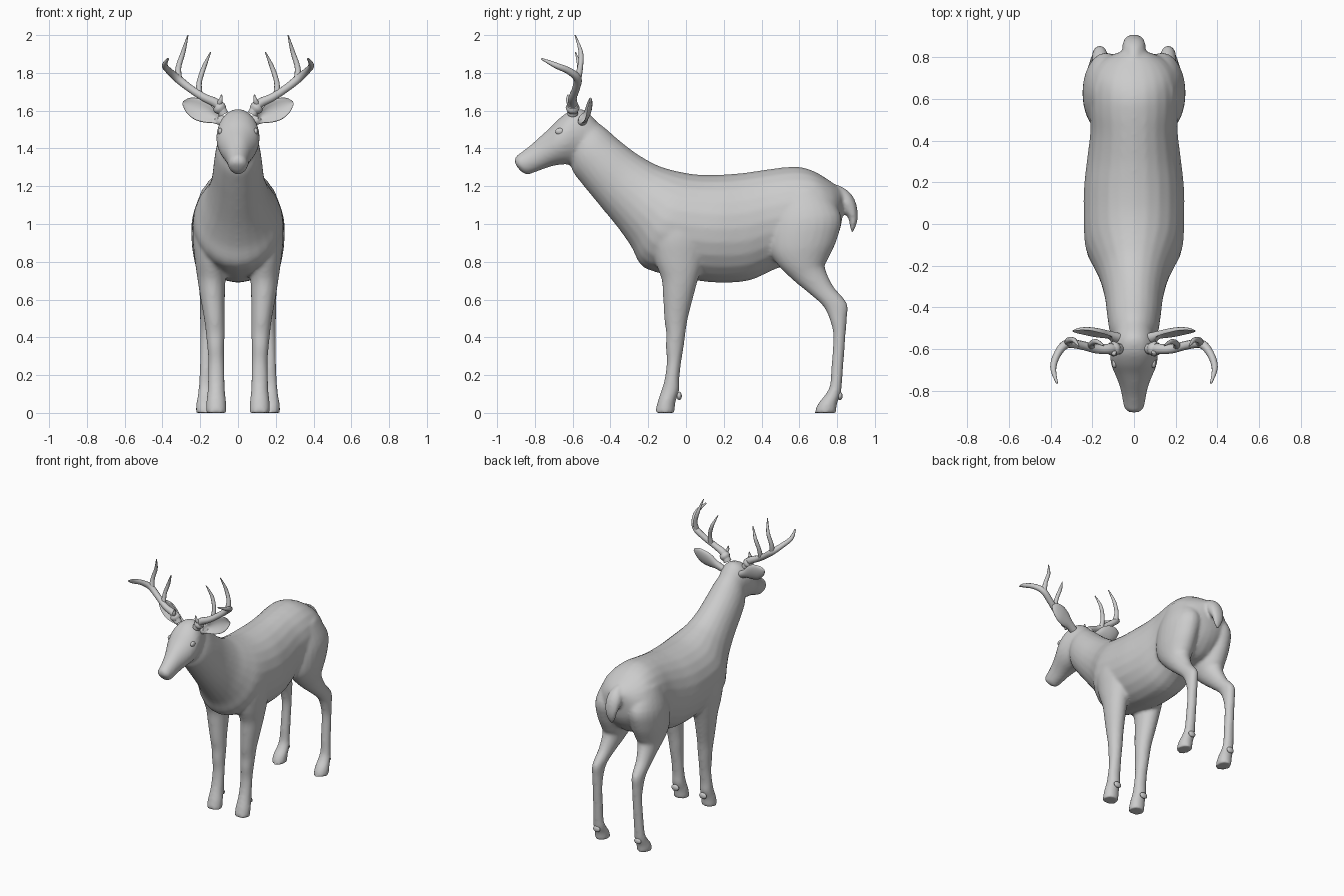
import bpy, bmesh, math
from mathutils import Vector


def spline(rows, steps=4):
    """Catmull-Rom interpolation of rows of numbers."""
    out = []
    for i in range(len(rows) - 1):
        p0, p1 = rows[max(i - 1, 0)], rows[i]
        p2, p3 = rows[i + 1], rows[min(i + 2, len(rows) - 1)]
        for k in range(steps):
            t = k / steps
            out.append([0.5 * (2 * b + (c - a) * t + (2 * a - 5 * b + 4 * c - d) * t * t
                        + (3 * b - a - 3 * c + d) * t ** 3) for a, b, c, d in zip(p0, p1, p2, p3)])
    return out + [list(rows[-1])]


def skin(name, rings):
    """Closed tube through rings of points."""
    bm = bmesh.new()
    vs = [[bm.verts.new(p) for p in r] for r in rings]
    n = len(vs[0])
    for a, b in zip(vs, vs[1:]):
        for i in range(n):
            bm.faces.new((a[i], a[(i + 1) % n], b[(i + 1) % n], b[i]))
    bm.faces.new(vs[0])
    bm.faces.new(vs[-1])
    bmesh.ops.recalc_face_normals(bm, faces=bm.faces)
    me = bpy.data.meshes.new(name)
    bm.to_mesh(me)
    bm.free()
    ob = bpy.data.objects.new(name, me)
    bpy.context.collection.objects.link(ob)
    return ob


def loft(name, rows, cx=None, side=1, n=24):
    """Each row: two opposite profile points (y,z),(y,z), half width, optional centre x."""
    rings = []
    for r in spline(rows):
        a, b = Vector((0, r[0], r[1])), Vector((0, r[2], r[3]))
        c, v = (a + b) / 2, (a - b) / 2
        x = r[5] if len(r) > 5 else 0
        rings.append([c + v * math.cos(t) + Vector((side * (x + r[4] * math.sin(t)), 0, 0))
                      for t in (2 * math.pi * i / n for i in range(n))])
    return skin(name, rings)


def join(obs, name):
    bpy.ops.object.select_all(action='DESELECT')
    for o in obs:
        o.select_set(True)
    bpy.context.view_layer.objects.active = obs[0]
    if len(obs) > 1:
        bpy.ops.object.join()
    obs[0].name = name
    return obs[0]


def finish(ob, angle=60):
    join([ob], ob.name)
    bpy.ops.object.convert(target='MESH')
    bpy.ops.object.shade_smooth_by_angle(angle=math.radians(angle))


# Torso and neck (top point, bottom point, half width)
parts = [loft("torso", [
    (-.50, 1.56, -.62, 1.36, .09), (-.43, 1.51, -.60, 1.28, .115), (-.35, 1.44, -.54, 1.20, .128),
    (-.25, 1.365, -.45, 1.09, .14), (-.15, 1.31, -.36, .98, .165), (-.07, 1.285, -.29, .88, .20),
    (0, 1.27, -.24, .785, .23), (.06, 1.262, -.16, .745, .24), (.12, 1.26, 0, .71, .242),
    (.2, 1.262, .16, .69, .24), (.3, 1.27, .33, .70, .225), (.42, 1.287, .47, .76, .21),
    (.52, 1.30, .59, .80, .215), (.6, 1.302, .69, .82, .215), (.68, 1.278, .77, .89, .20),
    (.76, 1.23, .815, .97, .15), (.82, 1.185, .83, 1.06, .07)])]

# Head
parts.append(loft("head", [
    (-.47, 1.54, -.56, 1.36, .09), (-.54, 1.605, -.60, 1.32, .105), (-.61, 1.60, -.65, 1.315, .115),
    (-.67, 1.56, -.69, 1.31, .108), (-.72, 1.51, -.73, 1.30, .09), (-.77, 1.465, -.77, 1.285, .072),
    (-.82, 1.42, -.81, 1.27, .06), (-.865, 1.385, -.845, 1.262, .053), (-.898, 1.36, -.875, 1.28, .045),
    (-.908, 1.335, -.90, 1.31, .025)]))

# Legs (front point, back point, half width, centre x)
front_leg = [
    (-.12, 1.1, .10, 1.1, .08, .13), (-.18, .95, .12, .95, .10, .14), (-.17, .82, .10, .82, .09, .14),
    (-.13, .71, .065, .71, .075, .14), (-.122, .62, .04, .62, .066, .135), (-.115, .5, .01, .5, .055, .125),
    (-.105, .42, -.003, .42, .05, .12), (-.107, .35, -.012, .35, .045, .118), (-.102, .27, -.025, .27, .042, .115),
    (-.113, .18, -.035, .18, .044, .115), (-.13, .12, -.035, .12, .046, .115), (-.15, .06, -.055, .06, .052, .115),
    (-.165, 0, -.06, 0, .054, .115)]
hind_leg = [
    (.5, 1.17, .72, 1.2, .07, .12), (.45, 1.02, .82, 1.05, .11, .132), (.44, .88, .80, .92, .105, .14),
    (.48, .79, .75, .81, .09, .14), (.57, .70, .735, .77, .07, .145), (.655, .63, .78, .67, .05, .155),
    (.73, .56, .853, .58, .04, .163), (.765, .48, .852, .50, .036, .165), (.78, .4, .845, .41, .034, .165),
    (.77, .25, .833, .25, .035, .167), (.763, .15, .825, .15, .038, .17), (.74, .1, .82, .1, .042, .17),
    (.70, .05, .80, .05, .048, .173), (.68, 0, .795, 0, .05, .173)]
for s in (1, -1):
    parts += [loft("front_leg", front_leg, side=s), loft("hind_leg", hind_leg, side=s)]

# Tail
parts.append(loft("tail", [
    (.80, 1.21, .76, 1.10, .04), (.86, 1.175, .81, 1.08, .055), (.897, 1.12, .835, 1.06, .055),
    (.91, 1.05, .86, 1.03, .045), (.903, 1.0, .868, .985, .032), (.885, .955, .875, .955, .012)]))

# Fuse into one smooth skin
body = join(parts, "deer_body")
rm = body.modifiers.new("fuse", 'REMESH')
rm.mode, rm.voxel_size = 'VOXEL', .011
sm = body.modifiers.new("relax", 'SMOOTH')
sm.factor, sm.iterations = .5, 6
finish(body)

# Ears, cupped toward the front (centre x,y,z, half height, half thickness)
for s, label in ((1, "left_ear"), (-1, "right_ear")):
    rings = []
    for x, y, z, h, d in spline([(.07, -.55, 1.54, .025, .025), (.12, -.54, 1.565, .032, .026),
                                 (.17, -.53, 1.59, .052, .026), (.22, -.52, 1.61, .055, .022),
                                 (.265, -.515, 1.63, .038, .015), (.293, -.515, 1.642, .008, .005)]):
        ring = []
        for i in range(20):
            t = 2 * math.pi * i / 20
            u, v = math.cos(t), math.sin(t)
            cup = d * 1.5 * (1 - u * u) if v < 0 and x > .11 else 0
            ring.append(Vector((s * (x - .25 * h * u), y + d * v + cup + .2 * h * u, z + h * u)))
        rings.append(ring)
    finish(skin(label, rings))

# Antlers: main beam and tines (x, y, z, radius)
beam = [(.075, -.60, 1.58, .028), (.11, -.60, 1.635, .026), (.18, -.60, 1.67, .022), (.25, -.583, 1.715, .021),
        (.32, -.575, 1.77, .022), (.365, -.62, 1.81, .018), (.388, -.69, 1.84, .015), (.370, -.765, 1.875, .005)]
up_tine = [(.315, -.575, 1.765, .02), (.315, -.56, 1.83, .015), (.29, -.557, 1.91, .012), (.265, -.587, 2.0, .003)]
mid_tine = [(.205, -.59, 1.685, .018), (.205, -.575, 1.75, .014), (.18, -.565, 1.83, .012), (.145, -.585, 1.91, .003)]
brow_tine = [(.105, -.605, 1.625, .018), (.092, -.625, 1.655, .011), (.087, -.625, 1.685, .003)]
burr = [(.085, -.60, 1.60, .03), (.098, -.60, 1.615, .037), (.112, -.60, 1.63, .03)]
for s, label in ((1, "left_antler"), (-1, "right_antler")):
    cu = bpy.data.curves.new(label, 'CURVE')
    cu.dimensions, cu.bevel_depth, cu.bevel_resolution, cu.use_fill_caps = '3D', 1, 3, True
    for path in (beam, up_tine, mid_tine, brow_tine, burr):
        pts = spline(path, 5)
        sp = cu.splines.new('POLY')
        sp.points.add(len(pts) - 1)
        for p, (x, y, z, r) in zip(sp.points, pts):
            p.co, p.radius = (s * x, y, z, 1), r
    ob = bpy.data.objects.new(label, cu)
    bpy.context.collection.objects.link(ob)
    finish(ob)

# Eyes and dewclaws
for s in (1, -1):
    for label, loc, scale in (("eye", (.094, -.668, 1.49), (.013, .024, .018)),
                              ("front_dewclaw", (.115, -.036, .09), (.03, .014, .022)),
                              ("hind_dewclaw", (.17, .815, .09), (.028, .014, .022))):
        bpy.ops.mesh.primitive_uv_sphere_add(segments=16, ring_count=10, radius=1,
                                             location=(s * loc[0], loc[1], loc[2]))
        ob = bpy.context.object
        ob.name, ob.scale = label, scale
        finish(ob)
